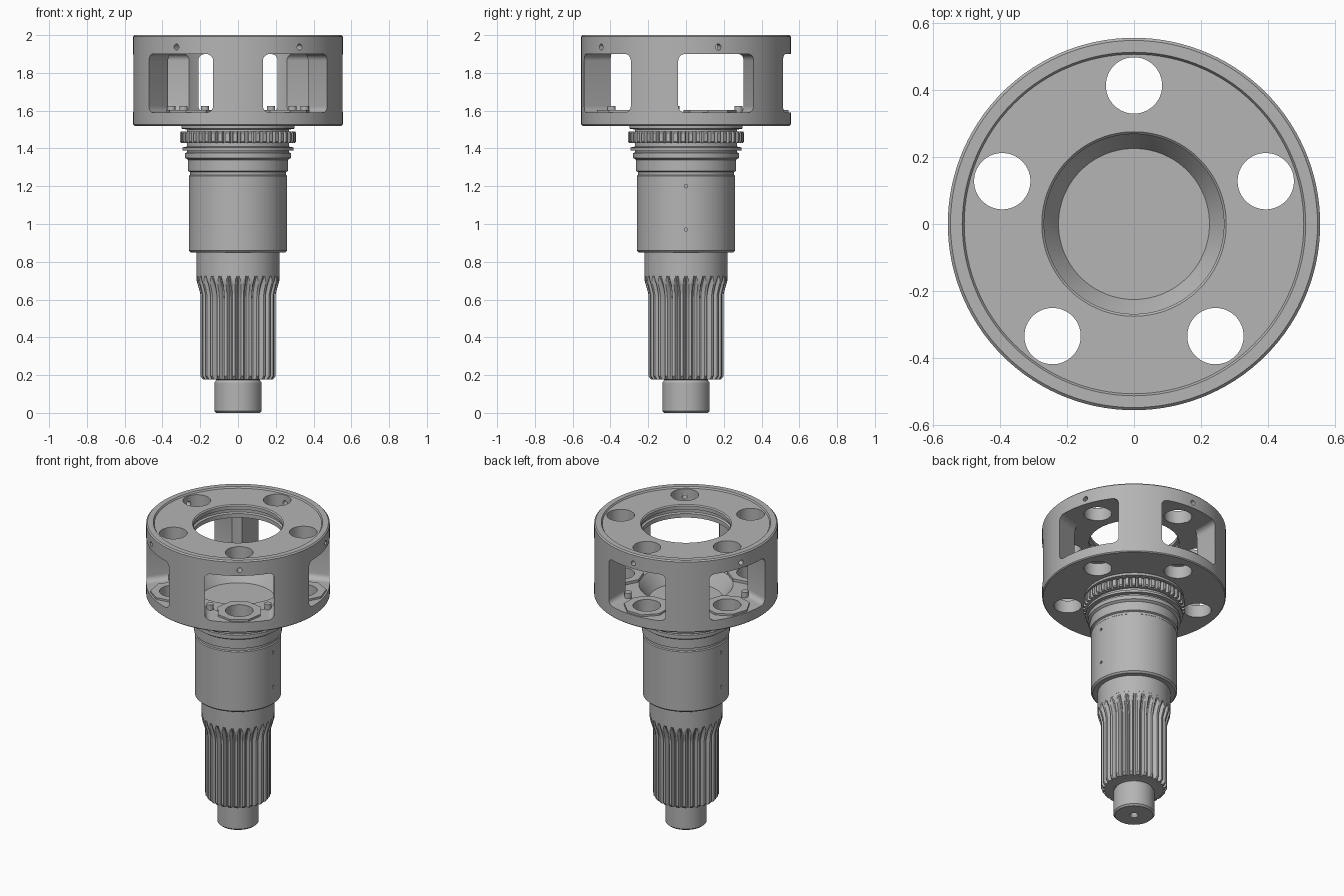
import bpy, bmesh
from math import sin, cos, pi, radians
from mathutils import Matrix

if "Cube" in bpy.data.objects:
    bpy.data.objects.remove(bpy.data.objects["Cube"], do_unlink=True)

steel = bpy.data.materials.new("steel_grey")
steel.use_nodes = True
STEEL = (0.46, 0.46, 0.46, 1)
steel.diffuse_color = STEEL
steel.node_tree.nodes["Principled BSDF"].inputs["Base Color"].default_value = STEEL

PINS = [radians(18 + 72 * i) for i in range(5)]
PIN_R = 0.413


def finish(name, bm):
    bmesh.ops.recalc_face_normals(bm, faces=bm.faces)
    me = bpy.data.meshes.new(name)
    bm.to_mesh(me)
    bm.free()
    me.materials.append(steel)
    ob = bpy.data.objects.new(name, me)
    bpy.context.collection.objects.link(ob)
    return ob


def smooth(ob):
    bpy.ops.object.select_all(action='DESELECT')
    ob.select_set(True)
    bpy.context.view_layer.objects.active = ob
    bpy.ops.object.shade_smooth_by_angle(angle=radians(30))


def lathe(name, profile, steps=120):
    bm = bmesh.new()
    vs = [bm.verts.new((r, 0, z)) for r, z in profile]
    es = [bm.edges.new(p) for p in zip(vs, vs[1:])]
    bmesh.ops.spin(bm, geom=vs + es, cent=(0, 0, 0), axis=(0, 0, 1),
                   angle=2 * pi, steps=steps, use_duplicate=False)
    bmesh.ops.remove_doubles(bm, verts=bm.verts, dist=1e-5)
    return finish(name, bm)


def toothed(name, teeth, samples, heights, radius):
    """Solid whose radius depends on position within a tooth and on height."""
    bm = bmesh.new()
    n = teeth * samples
    rings = []
    for z in heights:
        ring = []
        for i in range(n):
            a = 2 * pi * i / n
            r = radius((i % samples) / samples, z)
            ring.append(bm.verts.new((r * cos(a), r * sin(a), z)))
        rings.append(ring)
    for lo, hi in zip(rings, rings[1:]):
        for i in range(n):
            j = (i + 1) % n
            bm.faces.new((lo[i], lo[j], hi[j], hi[i]))
    bm.faces.new(rings[0])
    bm.faces.new(rings[-1])
    return finish(name, bm)


def add_cylinder(bm, r, depth, matrix, sides=48):
    bmesh.ops.create_cone(bm, cap_ends=True, segments=sides, radius1=r,
                          radius2=r, depth=depth, matrix=matrix)


def turn(angle):
    return Matrix.Rotation(angle, 4, 'Z')


def shift(x, y, z):
    return Matrix.Translation((x, y, z))


def radial(angle, r, z):
    return turn(angle) @ shift(r, 0, z) @ Matrix.Rotation(pi / 2, 4, 'Y')


def cut(ob, cutter):
    mod = ob.modifiers.new("cut", 'BOOLEAN')
    mod.operation = 'DIFFERENCE'
    mod.solver = 'EXACT'
    mod.object = cutter
    bpy.context.view_layer.objects.active = ob
    bpy.ops.object.modifier_apply(modifier=mod.name)


# Stepped shaft, bowl and cage shell in one turned section
body = lathe("carrier_body", [
    (0, 0.05), (0.02, 0.04), (0.02, 0.012), (0.028, 0), (0.115, 0),
    (0.125, 0.01), (0.125, 0.16), (0.115, 0.175), (0.165, 0.185),
    (0.165, 0.74), (0.22, 0.74), (0.22, 0.85), (0.25, 0.85), (0.26, 0.86),
    (0.26, 1.255), (0.254, 1.26), (0.254, 1.275), (0.265, 1.28),
    (0.265, 1.34), (0.28, 1.35), (0.28, 1.375), (0.27, 1.38),
    (0.27, 1.388), (0.294, 1.39), (0.294, 1.405), (0.27, 1.41),
    (0.27, 1.5), (0.3, 1.505), (0.3, 1.52),
    (0.549, 1.52), (0.555, 1.526), (0.555, 1.992), (0.547, 2.0),
    (0.512, 2.0), (0.506, 1.99), (0.275, 1.99), (0.268, 1.983),
    (0.268, 1.96), (0.285, 1.955), (0.285, 1.935), (0.272, 1.93),
    (0.272, 1.903), (0.4, 1.903), (0.4, 1.585), (0.285, 1.585),
    (0.265, 1.56), (0.185, 1.42), (0.14, 1.415), (0.135, 1.39),
    (0.115, 1.38), (0.105, 1.36), (0.105, 1.15), (0, 1.09)])

# Octagonal bearing pads around the lower pin holes
bm = bmesh.new()
for a in PINS:
    add_cylinder(bm, 0.14, 0.045, turn(a) @ shift(PIN_R, 0, 1.58) @ turn(pi / 8), 8)
pads = finish("bearing_pads", bm)

# Cutter: rounded windows through the cage wall
bm = bmesh.new()
for a in PINS:
    size = Matrix.Diagonal((0.4, 0.42, 0.31, 1))
    vs = bmesh.ops.create_cube(bm, size=1, matrix=shift(0.51, 0, 1.745) @ size)["verts"]
    es = [e for e in {e for v in vs for e in v.link_edges}
          if abs(e.verts[0].co.x - e.verts[1].co.x) > 0.1]
    new = bmesh.ops.bevel(bm, geom=es, offset=0.035, segments=5, affect='EDGES', profile=0.5)
    box = {v for v in vs if v.is_valid} | set(new["verts"])
    bmesh.ops.transform(bm, matrix=turn(a), verts=list(box))
windows = finish("window_cutter", bm)

# Cutter: planet pin bores through both plates
bm = bmesh.new()
for a in PINS:
    add_cylinder(bm, 0.084, 0.7, turn(a) @ shift(PIN_R, 0, 1.76))
bores = finish("pin_bore_cutter", bm)

# Cutter: locking screw holes in the rim and oil holes in the shaft
bm = bmesh.new()
for a in PINS:
    add_cylinder(bm, 0.016, 0.18, radial(a, 0.52, 1.937), 16)
for a in (0, pi):
    for z in (0.97, 1.2):
        add_cylinder(bm, 0.009, 0.1, radial(a, 0.26, z), 12)
drills = finish("drill_cutter", bm)

for cutter in (windows, bores, drills):
    cut(body, cutter)
cut(pads, bores)
for cutter in (windows, bores, drills):
    bpy.data.objects.remove(cutter, do_unlink=True)

# Small studs at the inner corners of each window
bm = bmesh.new()
for a in PINS:
    for side in (-1, 1):
        add_cylinder(bm, 0.022, 0.05, turn(a) @ shift(0.36, side * 0.175, 1.6), 16)
studs = finish("window_studs", bm)

# Toothed ring under the cage
gear = toothed("toothed_ring", 48, 8, (1.43, 1.438, 1.482, 1.49),
               lambda u, z: 0.285 if u < 0.3 else (0.308 if 1.435 < z < 1.485 else 0.302))


# Splines with grooves that run out into the shaft
def spline_radius(u, z):
    tip = 0.2 + 0.02 * min(1, max(0, (z - 0.63) / 0.07))
    if z < 0.19:
        tip = 0.187
    root = 0.174 + 0.05 * max(0, (z - 0.6) / 0.13) ** 2
    arc = min(u, 1 - u) * 0.0449
    return min(tip - 0.0005, root + 2.2 * max(0, arc - 0.004))


levels = [0.178, 0.195] + [0.6 + 0.0125 * i for i in range(13)]
splines = toothed("shaft_splines", 28, 12, levels, spline_radius)

for ob in (body, pads, studs, gear, splines):
    smooth(ob)
